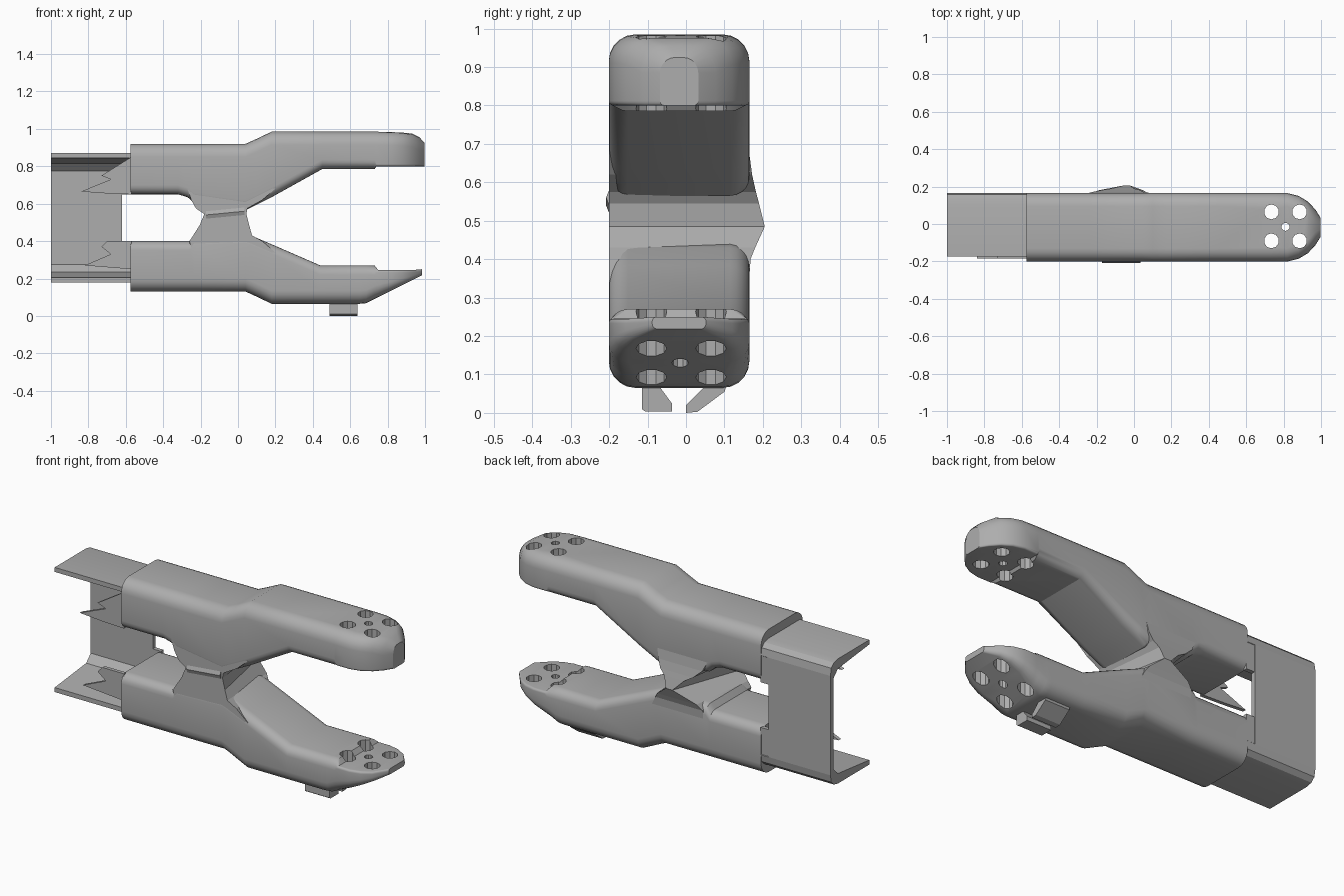
import bpy, bmesh, math

if "Cube" in bpy.data.objects:
    bpy.data.objects.remove(bpy.data.objects["Cube"])

YC = -0.018   # middle of the arms in y
HW = 0.183    # half width of the arms

grey = bpy.data.materials.new("mid grey")
grey.diffuse_color = (0.42, 0.42, 0.42, 1)
grey.use_nodes = True
grey.node_tree.nodes["Principled BSDF"].inputs["Base Color"].default_value = grey.diffuse_color


def add_object(name, bm):
    bmesh.ops.recalc_face_normals(bm, faces=bm.faces)
    me = bpy.data.meshes.new(name)
    bm.to_mesh(me)
    bm.free()
    me.materials.append(grey)
    ob = bpy.data.objects.new(name, me)
    bpy.context.collection.objects.link(ob)
    return ob


def loft(name, rings):
    """Skin equal-length rings of points and cap both ends."""
    bm = bmesh.new()
    vs = [[bm.verts.new(p) for p in r] for r in rings]
    n = len(rings[0])
    for a, b in zip(vs, vs[1:]):
        for i in range(n):
            j = (i + 1) % n
            bm.faces.new((a[i], a[j], b[j], b[i]))
    bm.faces.new(vs[0])
    bm.faces.new(vs[-1])
    return add_object(name, bm)


def extrude_x(name, profile, x0, x1):
    """Prism along x from a (y, z) profile."""
    return loft(name, [[(x, y, z) for y, z in profile] for x in (x0, x1)])


def section(x, lo, hi, hw, r_lo, r_hi, seg=5):
    """Rounded rectangle across the arm."""
    pts = []
    for sy, sz, start in ((1, 1, 0), (-1, 1, 90), (-1, -1, 180), (1, -1, 270)):
        r = min(r_hi if sz > 0 else r_lo, (hi - lo) * 0.45, hw * 0.8)
        cy = YC + sy * (hw - r)
        cz = hi - r if sz > 0 else lo + r
        for i in range(seg + 1):
            a = math.radians(start + 90 * i / seg)
            pts.append((x, cy + r * math.cos(a), cz + r * math.sin(a)))
    return pts


def smooth(ob):
    bpy.ops.object.select_all(action='DESELECT')
    ob.select_set(True)
    bpy.context.view_layer.objects.active = ob
    bpy.ops.object.shade_smooth_by_angle(angle=math.radians(28))


def drill(ob, z):
    """Four large screw holes and a small central one through a jaw tip."""
    holes = [(x, y, 0.04) for x in (0.735, 0.885) for y in (-0.09, 0.065)]
    holes.append((0.81, -0.015, 0.022))
    for x, y, r in holes:
        bm = bmesh.new()
        bmesh.ops.create_cone(bm, cap_ends=True, segments=10, radius1=r, radius2=r, depth=0.5)
        bmesh.ops.translate(bm, verts=bm.verts, vec=(x, y, z))
        cutter = add_object("hole_cutter", bm)
        cutter.hide_render = True
        mod = ob.modifiers.new("hole", 'BOOLEAN')
        mod.operation = 'DIFFERENCE'
        mod.solver = 'EXACT'
        mod.object = cutter
        bpy.context.view_layer.objects.active = ob
        bpy.ops.object.modifier_apply(modifier=mod.name)
        bpy.data.objects.remove(cutter)


# Upper arm: x, bottom, top, half width
upper = [(-0.575, .65, .92, HW), (-0.32, .65, .92, HW), (-0.27, .635, .92, HW),
         (-0.235, .605, .92, HW), (0.04, .565, .92, HW), (0.10, .595, .947, HW),
         (0.18, .635, .985, HW), (0.45, .785, .985, HW), (0.73, .785, .985, HW),
         (0.74, .80, .985, HW), (0.82, .80, .983, HW), (0.88, .80, .98, .168),
         (0.93, .80, .975, .138), (0.97, .80, .955, .095), (0.998, .80, .925, .05)]
arm = loft("upper_arm", [section(x, lo, hi, w, 0.012 if x > .735 else 0.05, 0.07)
                         for x, lo, hi, w in upper])
drill(arm, 0.9)
smooth(arm)

# Lower arm, with a sloping underside at the tip
lower = [(-0.575, .13, .40, HW), (-0.26, .13, .40, HW), (-0.235, .13, .43, HW),
         (0.04, .13, .44, HW), (0.07, .144, .43, HW), (0.18, .065, .383, HW),
         (0.44, .065, .27, HW), (0.65, .065, .27, HW), (0.685, .068, .27, HW),
         (0.73, .09, .27, HW), (0.75, .10, .245, HW), (0.82, .135, .245, HW),
         (0.88, .165, .245, .168), (0.93, .19, .245, .138), (0.985, .218, .25, .07)]
lower[4] = (0.07, .117, .43, HW)
arm = loft("lower_arm", [section(x, lo, hi, w, 0.07, 0.012 if x > .735 else 0.05)
                         for x, lo, hi, w in lower])
drill(arm, 0.2)
smooth(arm)

# Waist joining the arms, coming to a point at the back:
# z, front left x, front right x, back left x, back right x, back y
waist = [(.34, -.24, .20, -.22, .10, .164), (.40, -.26, .13, -.22, .07, .168),
         (.43, -.24, .075, -.19, .05, .18), (.485, -.205, .06, -.06, -.02, .205),
         (.545, -.18, .045, -.12, .0, .19), (.575, -.225, .05, -.17, .03, .182),
         (.62, -.25, .13, -.22, .05, .172), (.68, -.27, .20, -.25, .06, .164)]
loft("waist", [[(a, -.2, z), (b, -.2, z), (d, y, z), (c, y, z)]
               for z, a, b, c, d, y in waist])

# Raised crease across the front of the waist
loft("front_crease", [[(x, -.198, z + .025), (x, -.208, z), (x, -.198, z - .025)]
                      for x, z in ((-.17, .54), (.035, .56))])

# End bracket: top and bottom flanges and a rounded back plate
extrude_x("back_plate", [(.165, .25), (.165, .80), (.14, .80), (.14, .25)], -1.0, -0.62)


def flange(name, flip):
    prof = [(-.175, .18), (.10, .18), (.135, .188), (.158, .21), (.165, .25),
            (.14, .275), (.10, .235), (-.175, .205)]
    if flip:
        prof = [(y, 1.05 - z) for y, z in prof]
    ob = extrude_x(name, prof, -1.0, -0.57)
    smooth(ob)


flange("bottom_flange", False)
flange("top_flange", True)

# Torn front webs where the arms run into the bracket
for name, pts in (("upper_web", [(-.57, .65), (-.70, .655), (-.84, .665), (-.68, .73), (-.73, .75), (-.57, .85)]),
                  ("lower_web", [(-.57, .40), (-.70, .40), (-.73, .37), (-.68, .33), (-.82, .27), (-.57, .25)])):
    loft(name, [[(x, y, z) for x, z in pts] for y in (-.185, -.165)])

# Side walls of the arms carried on to the back plate
for name, z0, z1 in (("upper_back_wall", .65, .80), ("lower_back_wall", .25, .40)):
    extrude_x(name, [(.163, z0), (.163, z1), (.14, z1), (.14, z0)], -.65, -.57)

# Two hooked feet under the lower jaw
extrude_x("front_foot", [(-.115, .07), (-.115, .01), (-.105, .003), (-.037, .003),
                         (-.037, .025), (-.07, .07)], .49, .64)
extrude_x("back_foot", [(.105, .07), (.10, .055), (.03, .003), (0, .0),
                        (0, .02), (.05, .07)], .49, .64)
